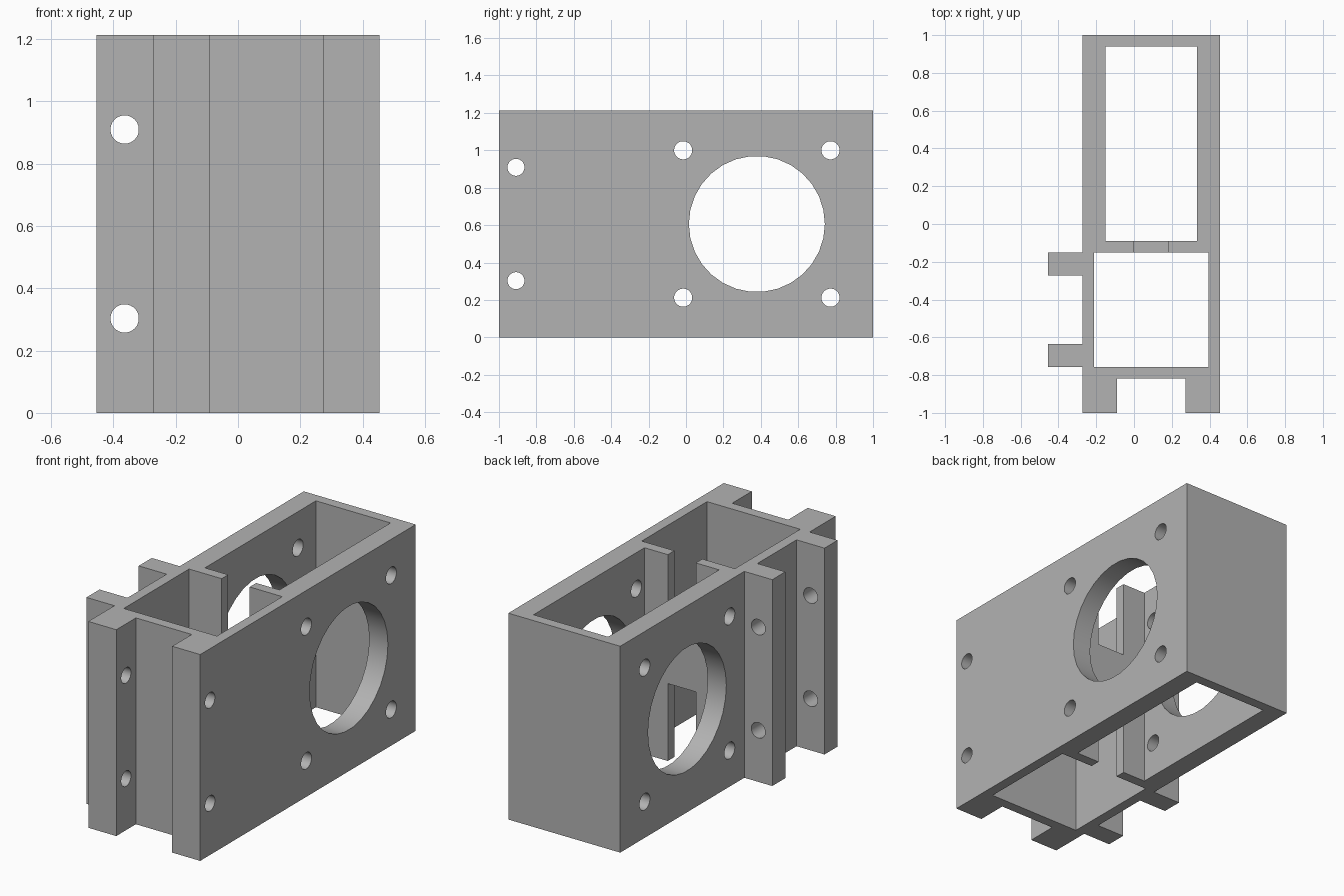
import bpy
import bmesh
import math
from mathutils import Matrix, Vector

cube = bpy.data.objects.get("Cube")
if cube:
    bpy.data.objects.remove(cube, do_unlink=True)

U = 2 / 66          # one design step
H = 40              # height in steps

grey = bpy.data.materials.new("plain_grey")
grey.use_nodes = True
colour = (0.45, 0.45, 0.45, 1)
grey.diffuse_color = colour
grey.node_tree.nodes["Principled BSDF"].inputs["Base Color"].default_value = colour


def make_object(name, bm):
    bmesh.ops.scale(bm, vec=(U, U, U), verts=bm.verts)
    bmesh.ops.recalc_face_normals(bm, faces=bm.faces)
    mesh = bpy.data.meshes.new(name)
    bm.to_mesh(mesh)
    bm.free()
    mesh.materials.append(grey)
    obj = bpy.data.objects.new(name, mesh)
    bpy.context.collection.objects.link(obj)
    return obj


def box(name, x, y, z):
    bm = bmesh.new()
    bmesh.ops.create_cube(bm, size=1)
    bmesh.ops.scale(bm, vec=(x[1] - x[0], y[1] - y[0], z[1] - z[0]), verts=bm.verts)
    centre = Vector((sum(x) / 2, sum(y) / 2, sum(z) / 2))
    bmesh.ops.translate(bm, vec=centre, verts=bm.verts)
    return make_object(name, bm)


def rod(name, radius, length, centre, axis):
    turn = Matrix.Rotation(math.pi / 2, 4, "Y" if axis == "X" else "X")
    bm = bmesh.new()
    bmesh.ops.create_cone(bm, cap_ends=True, segments=30, radius1=radius, radius2=radius,
                          depth=length, matrix=Matrix.Translation(centre) @ turn)
    return make_object(name, bm)


def cut(target, cutter):
    cutter.hide_render = True
    mod = target.modifiers.new("cut", "BOOLEAN")
    mod.operation = "DIFFERENCE"
    mod.solver = "EXACT"
    mod.object = cutter
    bpy.context.view_layer.objects.active = target
    bpy.ops.object.modifier_apply(modifier=mod.name)
    bpy.data.objects.remove(cutter, do_unlink=True)


# Outer plan: long housing, two front legs and two side flanges
plan = [(-9, 33), (-9, -5), (-15, -5), (-15, -9), (-9, -9), (-9, -21), (-15, -21),
        (-15, -25), (-9, -25), (-9, -33), (-3, -33), (-3, -27), (9, -27), (9, -33),
        (15, -33), (15, 33)]
bm = bmesh.new()
face = bm.faces.new([bm.verts.new((x, y, 0)) for x, y in plan])
top = bmesh.ops.extrude_face_region(bm, geom=[face])["geom"]
bmesh.ops.translate(bm, vec=(0, 0, H),
                    verts=[v for v in top if isinstance(v, bmesh.types.BMVert)])
housing = make_object("motor_mount_housing", bm)

# Open shafts for the rear and front chambers
cut(housing, box("rear_chamber", (-5, 11), (-3, 31), (-2, H + 2)))
cut(housing, box("front_chamber", (-7, 13), (-25, -5), (-2, H + 2)))

# Notches above and below the bridge in the dividing wall
for z in ((-2, 15), (25, H + 2)):
    cut(housing, box("divider_notch", (0, 6), (-6, -2), z))

# Large bore with four screw holes around it, through both side walls
cut(housing, rod("main_bore", 12, 60, (0, 12.5, 20), "X"))
for dy in (-13, 13):
    for dz in (-13, 13):
        cut(housing, rod("screw_hole", 1.6, 60, (0, 12.5 + dy, 20 + dz), "X"))

# Paired holes through the front legs and through the side flanges
for z in (10, 30):
    cut(housing, rod("leg_hole", 1.5, 60, (0, -30, z), "X"))
    cut(housing, rod("flange_hole", 1.5, 40, (-12, -15, z), "Y"))

# Keep box edges sharp while the bores shade smoothly
bpy.ops.object.select_all(action="DESELECT")
housing.select_set(True)
bpy.context.view_layer.objects.active = housing
bpy.ops.object.shade_smooth_by_angle(angle=math.radians(30))
